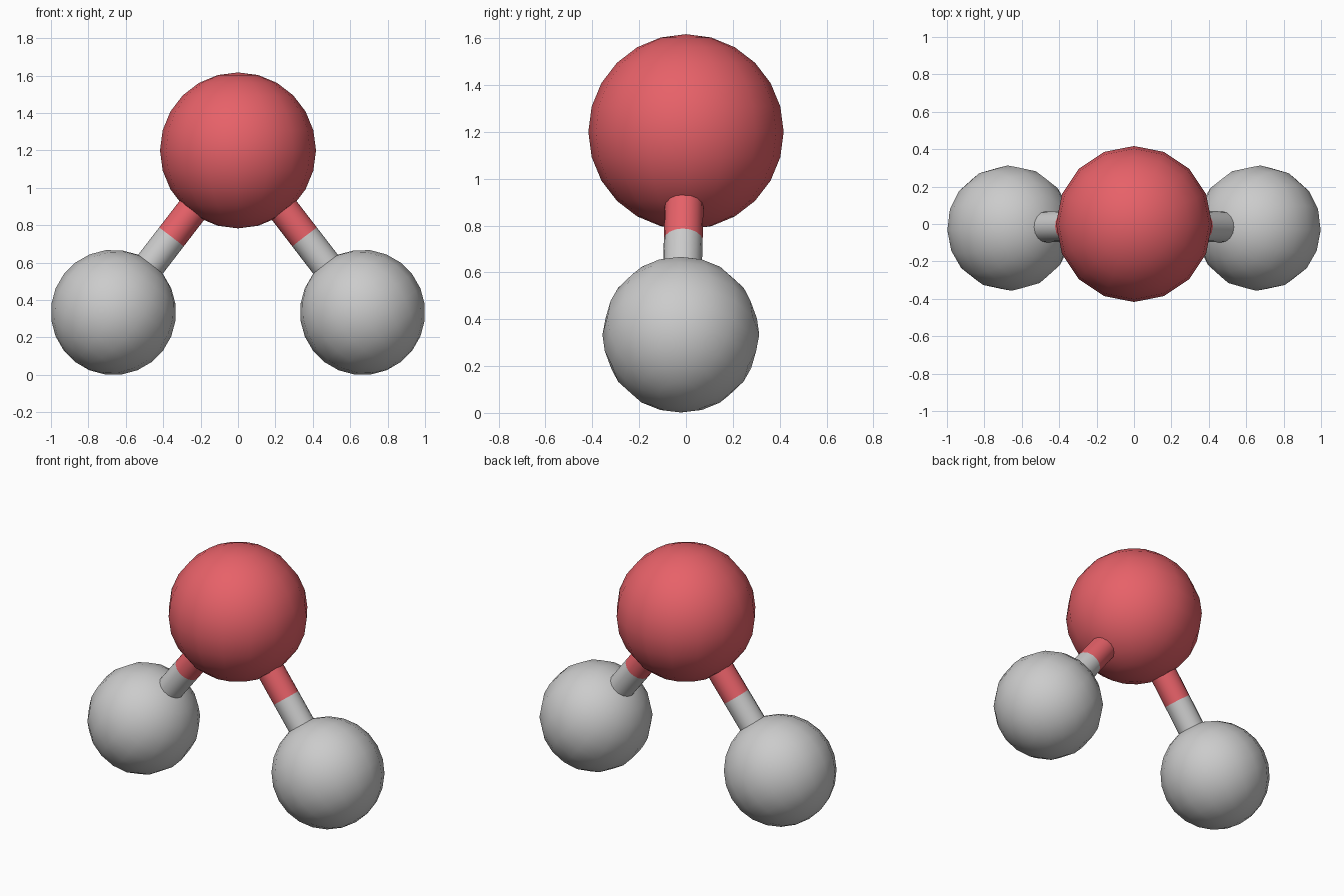
import bpy
from mathutils import Vector

if "Cube" in bpy.data.objects:
    bpy.data.objects.remove(bpy.data.objects["Cube"])

TOP = Vector((0, 0, 1.2))
SPLIT = 0.535          # where the bond changes colour, as a fraction of its length

red = bpy.data.materials.new("red")
red.diffuse_color = (0.8, 0.12, 0.14, 1)
red.use_nodes = True
red.node_tree.nodes["Principled BSDF"].inputs["Base Color"].default_value = red.diffuse_color


def finish(name, mat):
    ob = bpy.context.object
    ob.name = name
    if mat:
        ob.data.materials.append(mat)
    bpy.ops.object.shade_smooth_by_angle(angle=0.7)
    return ob


def ball(name, center, radius, rot=(0, 0, 0), mat=None):
    bpy.ops.mesh.primitive_uv_sphere_add(segments=16, ring_count=12, radius=radius,
                                         location=center, rotation=rot)
    return finish(name, mat)


def rod(name, a, b, mat=None):
    d = b - a
    bpy.ops.mesh.primitive_cylinder_add(vertices=16, radius=0.083, depth=d.length,
                                        location=(a + b) / 2,
                                        rotation=d.to_track_quat('Z', 'Y').to_euler())
    return finish(name, mat)


# large centre ball
ball("centre_ball", TOP, 0.417, mat=red)

# two small balls, each joined by a two-tone bond
for side, s in (("left", -1), ("right", 1)):
    end = Vector((s * 0.666, -0.022, 0.334))
    axis = end - TOP
    ball(side + "_ball", end, 0.335, axis.to_track_quat('Z', 'Y').to_euler())
    mid = TOP + axis * SPLIT
    rod(side + "_bond_upper", TOP + axis * 0.3, mid, red)
    rod(side + "_bond_lower", mid, TOP + axis * 0.78)
